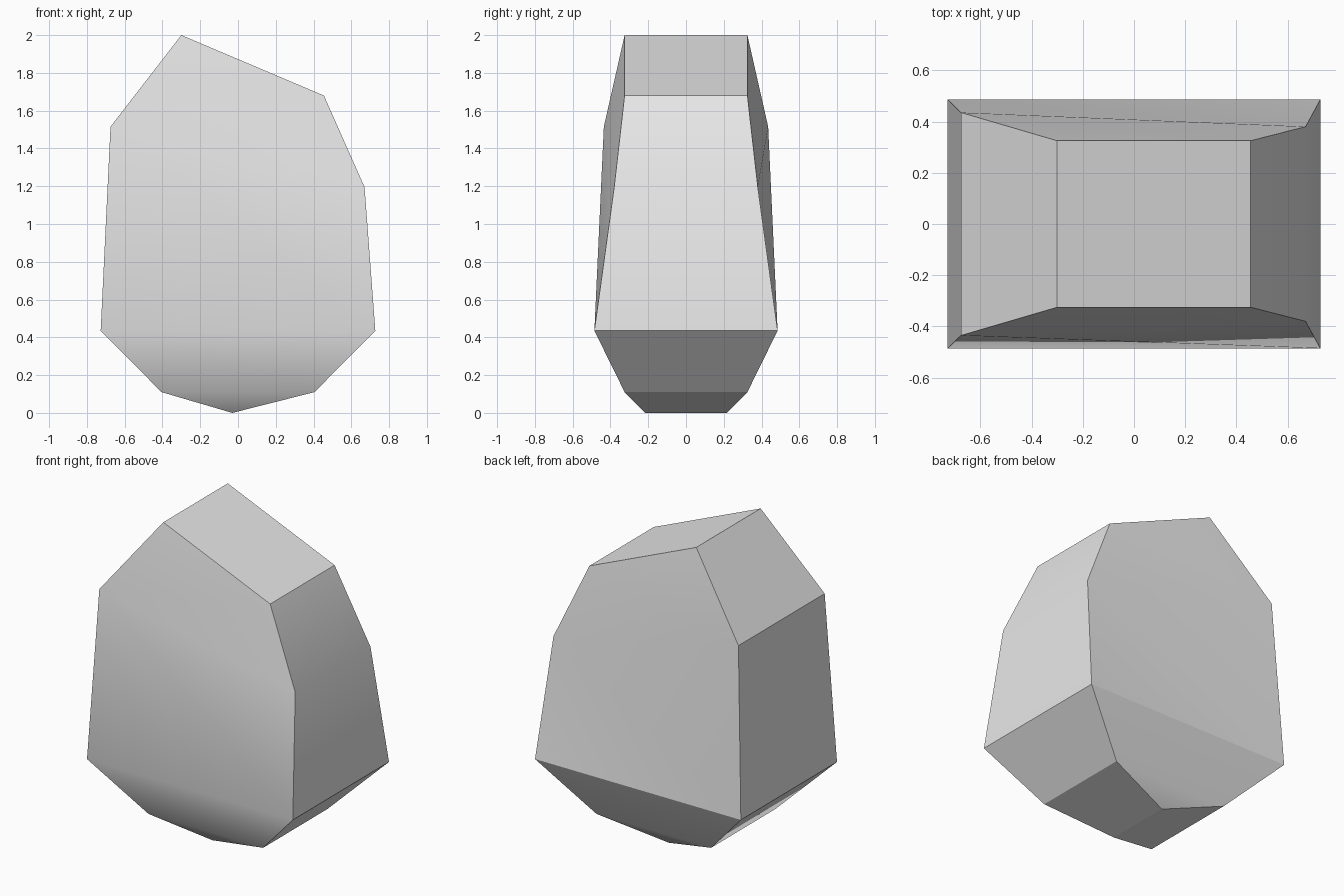
import bpy
import bmesh
import math

old = bpy.data.objects.get("Cube")
if old:
    bpy.data.objects.remove(old, do_unlink=True)

# Stone colour
stone = bpy.data.materials.new("stone_grey")
stone.use_nodes = True
colour = (0.8, 0.8, 0.8, 1)
stone.diffuse_color = colour
stone.node_tree.nodes["Principled BSDF"].inputs["Base Color"].default_value = colour

# Outline of the rock, clockwise from the peak: x, z, half depth
outline = [
    (-0.30, 2.00, 0.325), (0.455, 1.68, 0.325), (0.67, 1.195, 0.38),
    (0.727, 0.435, 0.485), (0.405, 0.11, 0.325), (-0.03, 0.0, 0.215),
    (-0.405, 0.11, 0.325), (-0.727, 0.435, 0.485), (-0.675, 1.515, 0.435),
]

bm = bmesh.new()
front = [bm.verts.new((x, -d, z)) for x, z, d in outline]
back = [bm.verts.new((x, d, z)) for x, z, d in outline]

# Band of facets around the rim
count = len(outline)
for i in range(count):
    j = (i + 1) % count
    bm.faces.new((front[i], front[j], back[j], back[i]))

# Broad sides: shared facets, then the middle split on opposite diagonals
shared = [(8, 0, 1), (8, 1, 2), (7, 3, 4), (7, 4, 6), (6, 4, 5)]
for ring, middle in ((front, [(8, 2, 3), (8, 3, 7)]),
                     (back, [(8, 2, 7), (2, 3, 7)])):
    for facet in shared + middle:
        bm.faces.new([ring[k] for k in facet])

bmesh.ops.recalc_face_normals(bm, faces=bm.faces)
mesh = bpy.data.meshes.new("rock")
bm.to_mesh(mesh)
bm.free()
mesh.materials.append(stone)

rock = bpy.data.objects.new("rock", mesh)
bpy.context.collection.objects.link(rock)

# Soften the shallow creases only
bpy.ops.object.select_all(action="DESELECT")
rock.select_set(True)
bpy.context.view_layer.objects.active = rock
bpy.ops.object.shade_smooth_by_angle(angle=math.radians(30))
